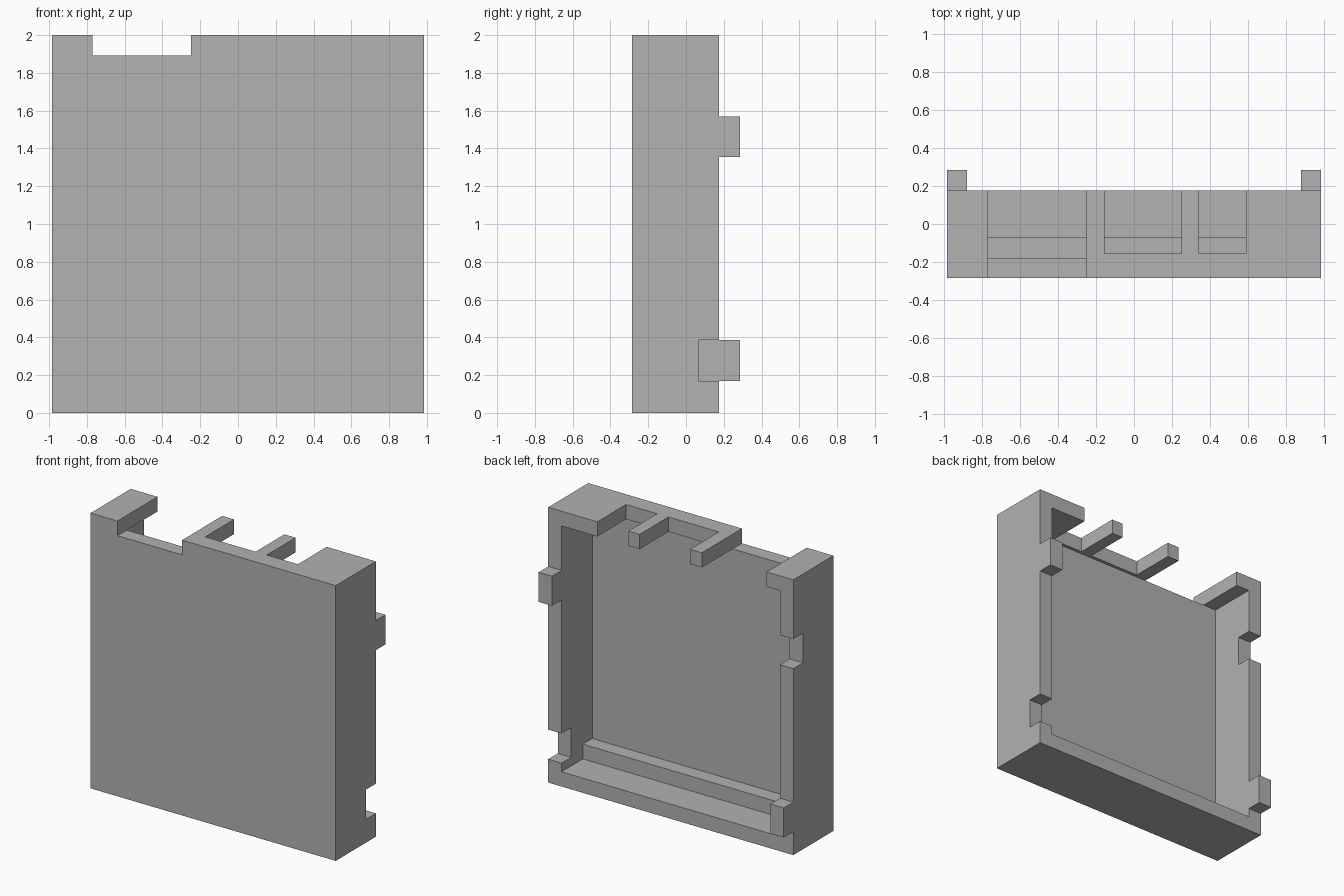
import bpy
import bmesh

cube = bpy.data.objects.get("Cube")
if cube:
    bpy.data.objects.remove(cube, do_unlink=True)

grey = bpy.data.materials.new("plain grey")
grey.use_nodes = True
colour = (0.445, 0.445, 0.445, 1)
grey.diffuse_color = colour
grey.node_tree.nodes["Principled BSDF"].inputs["Base Color"].default_value = colour

# Shared dimensions
W = 0.985                      # half width
FRONT, BACK, REAR = -0.285, 0.175, 0.285
TOP = 2.0
T = 0.107                      # wall thickness
OUT = 0.1                      # cutter overshoot


def box(name, x, y, z):
    """Box from (min, max) ranges on each axis."""
    bm = bmesh.new()
    bmesh.ops.create_cube(bm, size=1)
    for v in bm.verts:
        for axis, (lo, hi) in enumerate((x, y, z)):
            v.co[axis] = lo if v.co[axis] < 0 else hi
    mesh = bpy.data.meshes.new(name)
    bm.to_mesh(mesh)
    bm.free()
    mesh.materials.append(grey)
    obj = bpy.data.objects.new(name, mesh)
    bpy.context.collection.objects.link(obj)
    return obj


def combine(target, tool, operation):
    """Apply a boolean and discard the tool."""
    mod = target.modifiers.new(operation.title(), "BOOLEAN")
    mod.operation = operation
    mod.solver = "EXACT"
    mod.object = tool
    bpy.context.view_layer.objects.active = target
    bpy.ops.object.modifier_apply(modifier=mod.name)
    bpy.data.objects.remove(tool, do_unlink=True)


panel = box("tray_panel", (-W, W), (FRONT, BACK), (0, TOP))
inner = (-W + T, W - T)
open_back = BACK + OUT
open_top = TOP + OUT

cutters = [
    # main cavity, then the lower floor behind the step
    ("cavity", inner, (FRONT + T, open_back), (2 * T, TOP - T)),
    ("floor_recess", inner, (-0.07, open_back), (T, 4 * T)),
    # gap through the top edge and two slots that leave prongs
    ("top_gap", (-0.77, -0.25), (FRONT - OUT, open_back), (TOP - T, open_top)),
    ("wide_slot", (-0.155, 0.25), (-0.155, open_back), (TOP - 2 * T, open_top)),
    ("narrow_slot", (0.34, 0.59), (-0.155, open_back), (TOP - 2 * T, open_top)),
]
for name, x, y, z in cutters:
    combine(panel, box(name, x, y, z), "DIFFERENCE")

# Side joints: a tab on one wall faces a notch on the other
lower, upper = (0.17, 0.385), (1.355, 1.57)
left_wall, right_wall = (W - T, W), (-W, -W + T)
for tab_wall, sign, tab_z, notch_z in ((left_wall, 1, upper, lower),
                                       (right_wall, -1, lower, upper)):
    notch_x = sorted((sign * (W - 1.5 * T), sign * (W + OUT)))
    combine(panel, box("notch", notch_x, (0.065, open_back), notch_z), "DIFFERENCE")
    combine(panel, box("tab", tab_wall, (BACK, REAR), tab_z), "UNION")

# Clean up the flat faces
bm = bmesh.new()
bm.from_mesh(panel.data)
bmesh.ops.remove_doubles(bm, verts=bm.verts, dist=0.0001)
bmesh.ops.dissolve_limit(bm, angle_limit=0.01, verts=bm.verts, edges=bm.edges)
bmesh.ops.recalc_face_normals(bm, faces=bm.faces)
bm.to_mesh(panel.data)
bm.free()
